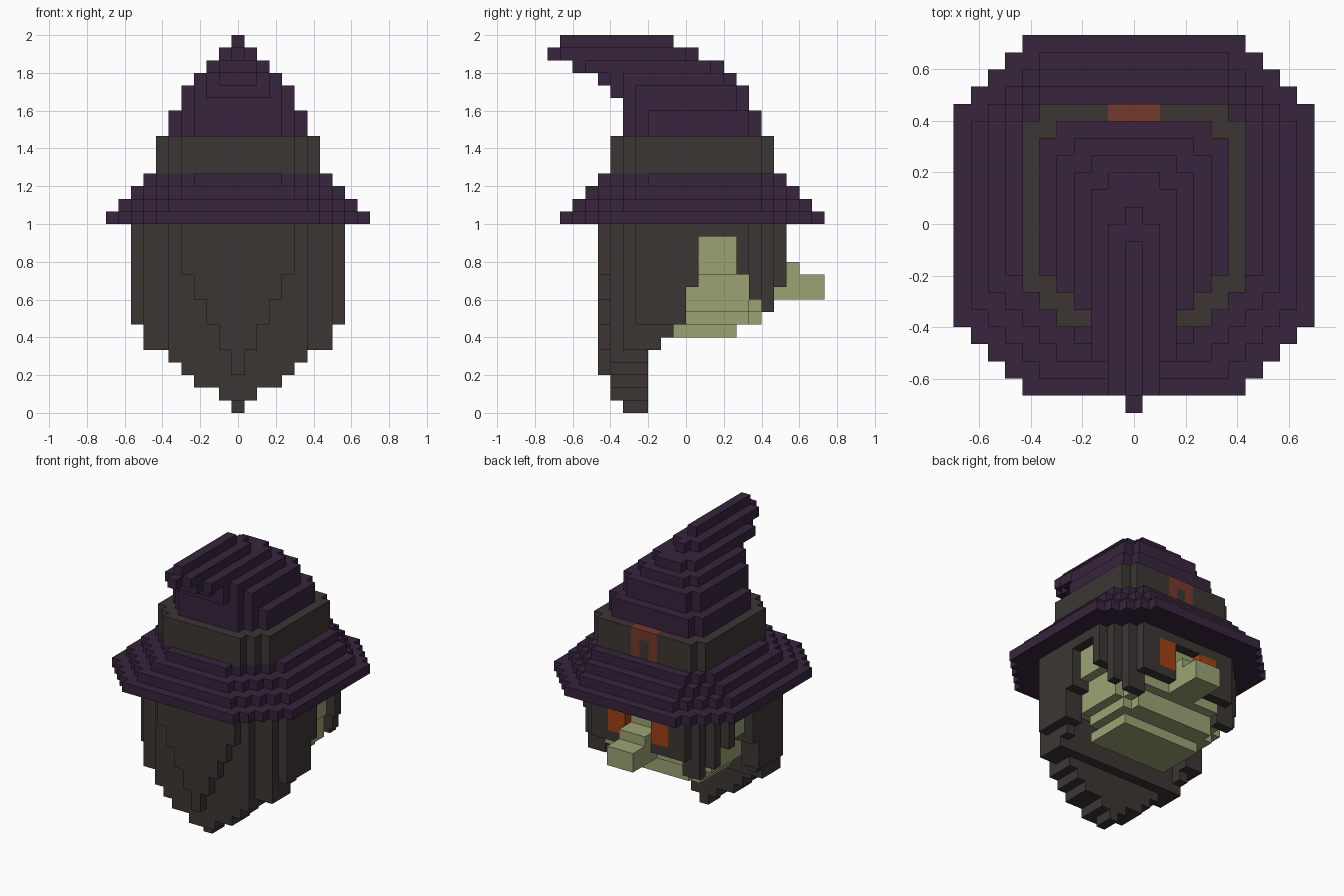
import bpy
import bmesh
import math
from mathutils import Vector

V = 2 / 30  # edge of one block

if "Cube" in bpy.data.objects:
    bpy.data.objects.remove(bpy.data.objects["Cube"], do_unlink=True)


def material(name, r, g, b):
    m = bpy.data.materials.new(name)
    m.diffuse_color = (r, g, b, 1)
    m.use_nodes = True
    bsdf = next(n for n in m.node_tree.nodes if n.type == "BSDF_PRINCIPLED")
    bsdf.inputs["Base Color"].default_value = (r, g, b, 1)
    bsdf.inputs["Roughness"].default_value = 0.9
    return m


PURPLE = material("purple_felt", 0.038, 0.018, 0.047)
DARK = material("dark_hair", 0.045, 0.037, 0.034)
SKIN = material("green_skin", 0.33, 0.37, 0.175)
RUST = material("rust_buckle", 0.175, 0.042, 0.025)
ORANGE = material("orange_eye", 0.35, 0.053, 0.006)


def box(i0, i1, j0, j1, k0, k1):
    """Cells from the low to the high index, high ends included."""
    return {(i, j, k) for i in range(i0, i1 + 1)
            for j in range(j0, j1 + 1) for k in range(k0, k1 + 1)}


def slab(k0, k1, half, lo, hi, front_cut, back_cut):
    """Slab with stair-stepped corners, from lo up to (not including) hi."""
    cells = set()
    for j in range(lo, hi):
        h = half - max(0, front_cut - (j - lo), back_cut - (hi - 1 - j))
        cells |= box(-h, h, j, j, k0, k1)
    return cells


def mirrored(cells):
    return cells | {(-i, j, k) for i, j, k in cells}


def build(name, cells, mat):
    """Skin the outside of a set of blocks and merge the flat faces."""
    bm = bmesh.new()
    verts = {}

    def vert(p):
        if p not in verts:
            verts[p] = bm.verts.new(((p[0] - 0.5) * V, p[1] * V, p[2] * V))
        return verts[p]

    for c in sorted(cells):
        for axis in range(3):
            for side in (0, 1):
                n = list(c)
                n[axis] += 2 * side - 1
                if tuple(n) in cells:
                    continue
                a, b = (axis + 1) % 3, (axis + 2) % 3
                ring = []
                for da, db in ((0, 0), (1, 0), (1, 1), (0, 1)):
                    p = list(c)
                    p[axis] += side
                    p[a] += da
                    p[b] += db
                    ring.append(vert(tuple(p)))
                bm.faces.new(ring if side else ring[::-1])
    bmesh.ops.dissolve_limit(bm, angle_limit=math.radians(1),
                             verts=bm.verts, edges=bm.edges)
    bmesh.ops.triangulate(bm, faces=[f for f in bm.faces if len(f.verts) > 4])
    mesh = bpy.data.meshes.new(name)
    bm.to_mesh(mesh)
    bm.free()
    mesh.materials.append(mat)
    ob = bpy.data.objects.new(name, mesh)
    bpy.context.scene.collection.objects.link(ob)
    return ob


# Hat brim: four shrinking tiers
brim = set()
for n, back_cut in enumerate((4, 4, 3, 2)):
    brim |= slab(15 + n, 15 + n, 10 - n, n - 10, 11 - n, 4, back_cut)
build("hat_brim", brim, PURPLE)

# Hat band with an arch-shaped buckle set into it
buckle = box(-1, 1, 6, 6, 19, 21) - box(0, 0, 6, 6, 19, 20)
build("hat_band", slab(19, 21, 6, -6, 7, 2, 1) - buckle, DARK)
build("hat_buckle", buckle, RUST)

# Hat cone whose tip curls forward
cone = slab(22, 23, 5, -5, 6, 2, 1)
for tier in ((24, 4, -5, 5, 1, 1), (25, 4, -6, 5, 2, 1), (26, 3, -7, 4, 2, 1),
             (27, 2, -9, 3, 1, 1), (28, 1, -11, 1, 1, 1), (29, 0, -10, -1, 0, 0)):
    cone |= slab(tier[0], *tier)
build("hat_cone", cone, PURPLE)

# Face: stepped jaw, head block and small ears
face = box(-4, 4, -1, 3, 6, 6) | slab(7, 7, 5, 0, 6, 0, 1)
face |= slab(8, 8, 6, 0, 6, 0, 1) | slab(9, 13, 6, -2, 7, 0, 2)
face |= mirrored(box(7, 7, 1, 3, 11, 13))
build("face", face, SKIN)

# Nose with a raised bridge
build("nose", box(-1, 1, 7, 10, 9, 10) | box(-1, 1, 7, 8, 11, 11), SKIN)

# Eyes and the dark lids below them
build("eyes", mirrored(box(2, 3, 7, 7, 11, 13)), ORANGE)
build("lower_eyelids", mirrored(box(2, 3, 7, 7, 10, 10)), DARK)

# Hair: solid mass that tapers to a point at the bottom
taper = (0, 1, 3, 4, 5, 7, 7)            # half width by height
outline = {-6: 5, -5: 7, 5: 7, 6: 6, 7: 5}  # half width by depth
hem = {-3: 5, -2: 6, -1: 7, 0: 10, 1: 14, 2: 14, 3: 14,
       4: 11, 5: 9, 6: 8, 7: 10}         # lowest block by depth
hair = set()
for j in range(-6, 8):
    for k in range(15):
        if k < hem.get(j, 0) or (k == 0 and j < -5):
            continue
        h = min(outline.get(j, 8), taper[k] if k < len(taper) else 8)
        row = box(-h, h, j, j, k, k)
        if j > -3 and k < 14:            # leave the face open
            inner = min(h - 2, 6) if j > 5 else 6
            row -= box(-inner, inner, j, j, k, k)
        hair |= row
# Raised V-shaped lock
for k0, k1, h in ((3, 4, 0), (5, 6, 1), (7, 8, 2), (9, 10, 3), (11, 14, 4)):
    hair |= box(-h, h, -7, -7, k0, k1)
build("hair", hair - face, DARK)
